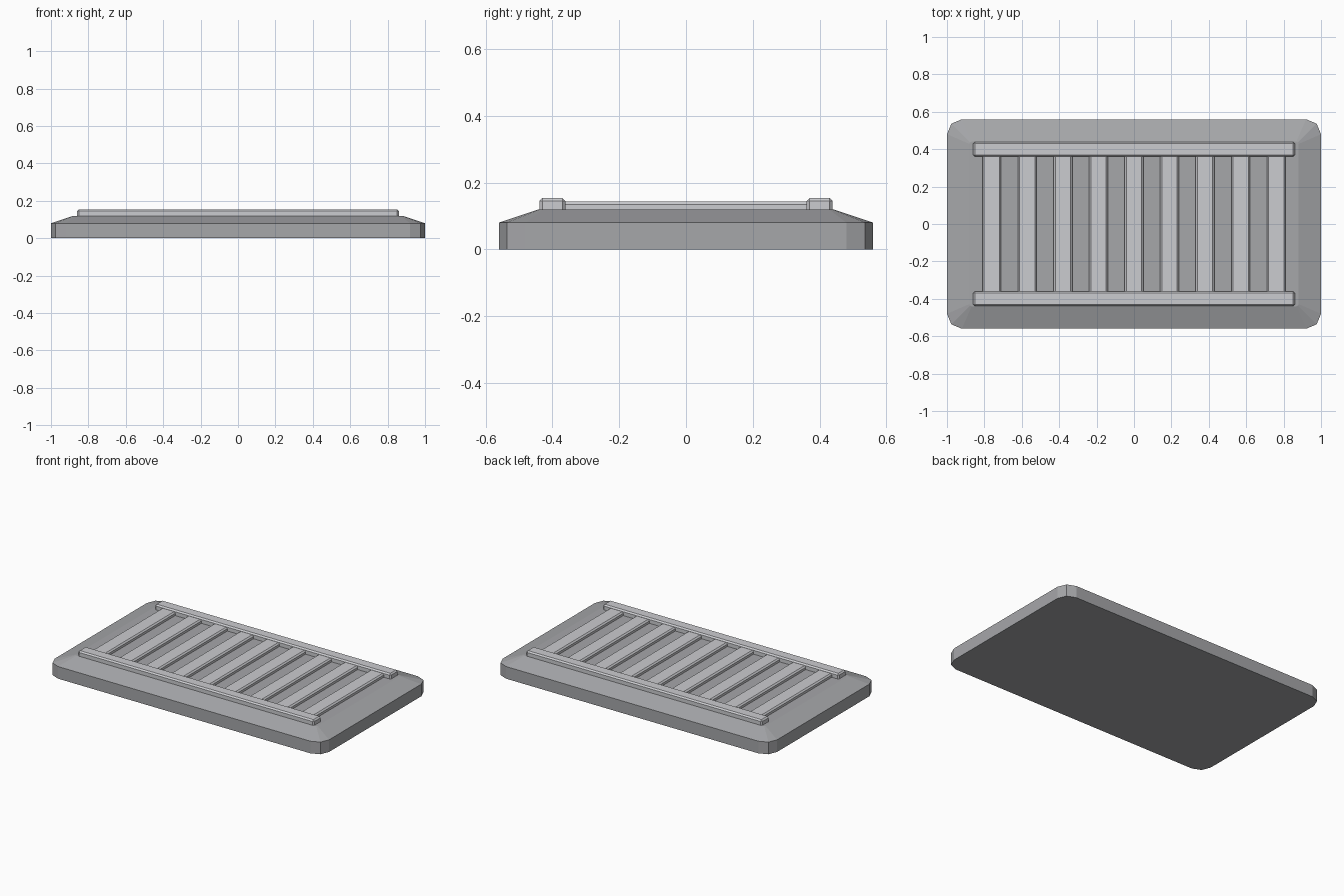
import bpy
import bmesh
from math import cos, sin, pi

cube = bpy.data.objects.get("Cube")
if cube:
    bpy.data.objects.remove(cube, do_unlink=True)


def make_material(name, color):
    mat = bpy.data.materials.new(name)
    mat.use_nodes = True
    mat.diffuse_color = color
    mat.node_tree.nodes["Principled BSDF"].inputs["Base Color"].default_value = color
    return mat


stone_grey = make_material("stone grey", (0.38, 0.385, 0.4, 1))
light_grey = make_material("light grey", (0.6, 0.605, 0.63, 1))


def add_object(name, bm, mat):
    bmesh.ops.recalc_face_normals(bm, faces=bm.faces)
    mesh = bpy.data.meshes.new(name)
    bm.to_mesh(mesh)
    bm.free()
    mesh.materials.append(mat)
    obj = bpy.data.objects.new(name, mesh)
    bpy.context.collection.objects.link(obj)
    return obj


def rounded_ring(bm, half_x, half_y, radius, z, steps=2):
    """Rectangle outline with rounded corners, counter-clockwise."""
    ring = []
    for corner, (sx, sy) in enumerate([(1, 1), (-1, 1), (-1, -1), (1, -1)]):
        for i in range(steps + 1):
            a = (corner + i / steps) * pi / 2
            ring.append(bm.verts.new((sx * (half_x - radius) + radius * cos(a),
                                      sy * (half_y - radius) + radius * sin(a), z)))
    return ring


def box(name, center, size, bevel, mat):
    bm = bmesh.new()
    bmesh.ops.create_cube(bm, size=1)
    bmesh.ops.scale(bm, vec=size, verts=bm.verts)
    obj = add_object(name, bm, mat)
    obj.location = center
    mod = obj.modifiers.new("edge bevel", "BEVEL")
    mod.width = bevel
    mod.segments = 1
    return obj


# Base slab: upright rim, sloped shoulder, flat top
bm = bmesh.new()
rings = [rounded_ring(bm, 1, 0.56, 0.08, 0),
         rounded_ring(bm, 1, 0.56, 0.08, 0.08),
         rounded_ring(bm, 0.88, 0.44, 0.012, 0.12)]
for low, high in zip(rings, rings[1:]):
    for i in range(len(low)):
        j = (i + 1) % len(low)
        bm.faces.new((low[i], low[j], high[j], high[i]))
bm.faces.new(rings[0])
bm.faces.new(rings[-1])
add_object("base_slab", bm, stone_grey)

# Long rails at front and back
for name, side in (("front_rail", -1), ("back_rail", 1)):
    box(name, (0, side * 0.4, 0.13), (1.72, 0.078, 0.048), 0.009, light_grey)

# Cross slats between the rails
for i in range(9):
    box(f"slat_{i + 1}", ((i - 4) * 0.19, 0, 0.125), (0.1, 0.75, 0.038), 0.009, light_grey)
